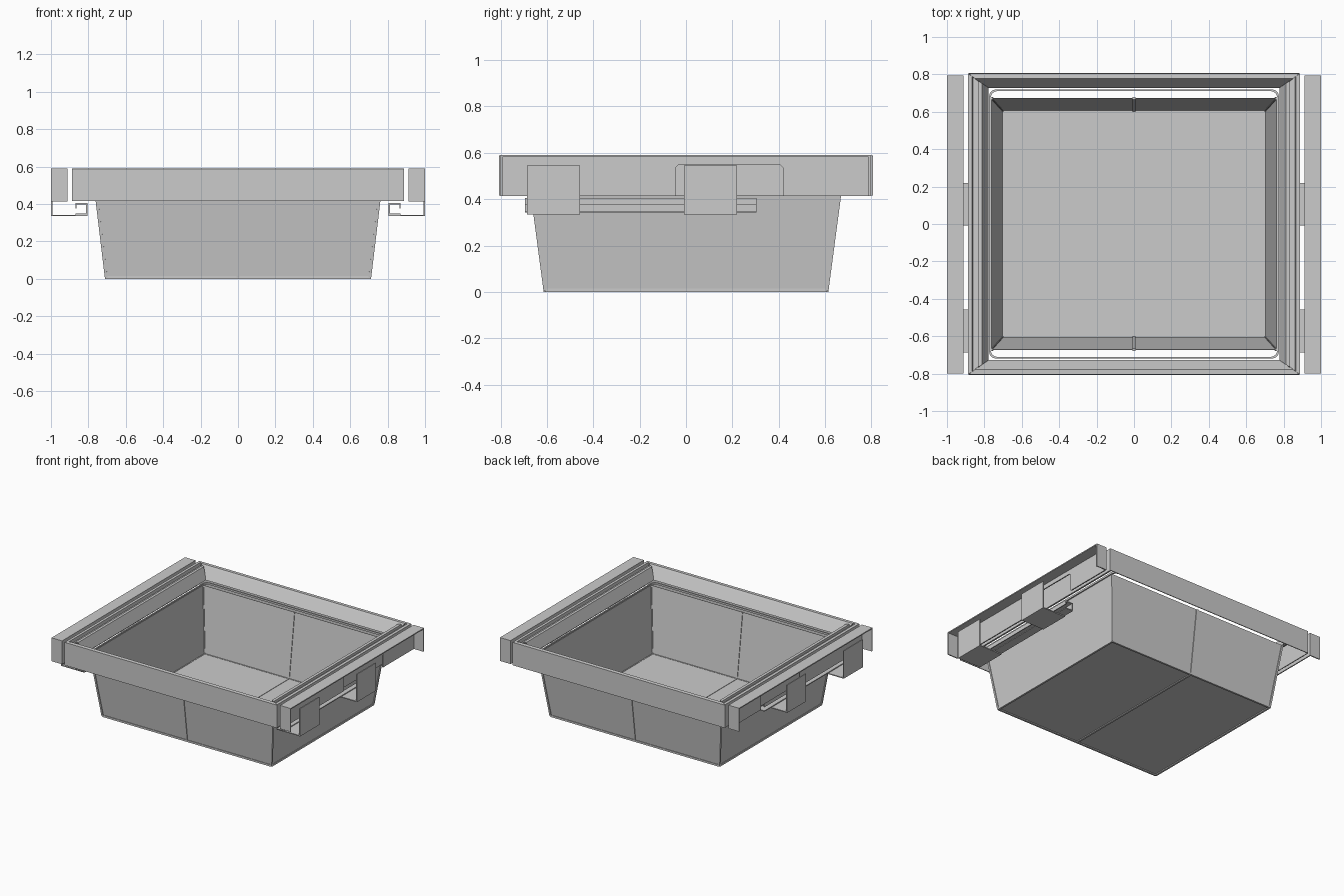
import bpy, bmesh, math
from mathutils import Vector

if "Cube" in bpy.data.objects:
    bpy.data.objects.remove(bpy.data.objects["Cube"])

mat = bpy.data.materials.new("light_grey")
mat.diffuse_color = (0.6, 0.6, 0.6, 1)
mat.use_nodes = True
mat.node_tree.nodes["Principled BSDF"].inputs["Base Color"].default_value = mat.diffuse_color


def make(name, verts, faces, thick=0.0):
    me = bpy.data.meshes.new(name)
    me.from_pydata([tuple(v) for v in verts], [], faces)
    bm = bmesh.new()
    bm.from_mesh(me)
    bmesh.ops.recalc_face_normals(bm, faces=bm.faces)
    bm.to_mesh(me)
    bm.free()
    me.materials.append(mat)
    ob = bpy.data.objects.new(name, me)
    bpy.context.collection.objects.link(ob)
    if thick:
        m = ob.modifiers.new("thickness", 'SOLIDIFY')
        m.thickness = thick
        m.offset = 0
    return ob


BOX = [(0, 1, 3, 2), (4, 6, 7, 5), (0, 4, 5, 1), (2, 3, 7, 6), (0, 2, 6, 4), (1, 5, 7, 3)]


def box(name, x, y, z):
    return make(name, [(a, b, c) for a in x for b in y for c in z], BOX)


def rod(name, a, b, w=0.012):
    # square bar between two points
    a, b = Vector(a), Vector(b)
    d = (b - a).normalized()
    ref = Vector((1, 0, 0)) if abs(d.x) < 0.5 else Vector((0, 1, 0))
    s = d.cross(ref).normalized() * w / 2
    t = d.cross(s).normalized() * w / 2
    vs = [p + i * s + j * t for p in (a, b) for i in (-1, 1) for j in (-1, 1)]
    return make(name, vs, BOX)


# --- Tapered basket: open shell ---
ZT = 0.49
bot = [(-.705, -.608), (.705, -.608), (.705, .608), (-.705, .608)]
top = [(-.763, -.672), (.763, -.672), (.763, .672), (-.763, .672)]
make("basket", [(x, y, .01) for x, y in bot] + [(x, y, ZT) for x, y in top],
     [(0, 1, 2, 3)] + [(i, (i + 1) % 4, (i + 1) % 4 + 4, i + 4) for i in range(4)], 0.006)

# edge bars on bottom, corners and centre line
for i in range(4):
    j = (i + 1) % 4
    rod("basket_bottom_bar", (*bot[i], .007), (*bot[j], .007), .014)
    rod("basket_corner_bar", (*bot[i], .007), (*top[i], ZT), .014)
for s in (-1, 1):
    rod("basket_centre_bar", (0, s * .608, .007), (0, s * .672, ZT), .014)
rod("basket_floor_bar", (0, -.608, .008), (0, .608, .008), .014)

# rounded rim wire around the basket mouth
pts = []
r = 0.035
for cx, cy, a0 in ((.735, .68, 0), (-.735, .68, 90), (-.735, -.68, 180), (.735, -.68, 270)):
    for k in range(5):
        a = math.radians(a0 + 22.5 * k)
        pts.append((cx + r * math.cos(a), cy + r * math.sin(a)))
n = len(pts)
vs = []
for x, y in pts:
    for f in (.994, 1.006):
        for z in (.483, .497):
            vs.append((x * f, y * f, z))
fs = []
for i in range(n):
    a, b = 4 * i, 4 * ((i + 1) % n)
    for p, q in ((0, 1), (1, 3), (3, 2), (2, 0)):
        fs.append((a + p, a + q, b + q, b + p))
make("rim_wire", vs, fs)

# --- Mitred upper frame: (offset inwards 0..1, z) profiles ---
front_prof = [(0, .415), (0, .587), (.33, .587), (.4, .577), (1, .50)]
side_prof = [(0, .415), (0, .587), (.17, .587), (.2, .565), (.5, .565), (.53, .583), (.7, .583), (1, .50)]


def corner(t):
    return .885 - .103 * t, .803 - .073 * t


for s in (-1, 1):
    for name, prof in (("frame_end", front_prof), ("frame_side", side_prof)):
        vs = []
        for t, z in prof:
            x, y = corner(t)
            if name == "frame_end":
                vs += [(-x, s * y, z), (x, s * y, z)]
            else:
                vs += [(s * x, -y, z), (s * x, y, z)]
        make(name, vs, [(2 * i, 2 * i + 1, 2 * i + 3, 2 * i + 2) for i in range(len(prof) - 1)], .006)


def xr(s, a, b):
    return sorted((s * a, s * b))


for s in (-1, 1):
    # --- Outer rail: channel open to the outside and below ---
    box("rail_top", xr(s, .912, 1.0), (-.8, .795), (.582, .59))
    for y in (-.8, .787):
        box("rail_end_cap", xr(s, .912, 1.0), (y, y + .008), (.413, .59))
    # inner wall with a rounded cutout
    o = [(-.8, .413), (-.045, .413), (-.045, .535), (-.03, .55), (.405, .55), (.42, .535),
         (.42, .413), (.795, .413), (.795, .587), (-.8, .587)]
    make("rail_wall", [(s * .916, y, z) for y, z in o],
         [(0, 1, 2, 3, 9), (3, 4, 8, 9), (4, 5, 6, 7, 8)], .008)

    # --- L-shaped brackets ---
    for y0, y1 in ((-.687, -.457), (-.008, .22)):
        box("bracket_plate", xr(s, .992, 1.0), (y0, y1), (.335, .545))
        box("bracket_floor", xr(s, .805, .994), (y0, y1), (.335, .342))

    # --- Small slide channel under the frame ---
    box("slide_floor", xr(s, .805, .87), (-.695, .305), (.342, .349))
    box("slide_wall", xr(s, .805, .812), (-.695, .305), (.345, .405))
    box("slide_top", xr(s, .805, .87), (-.695, .305), (.398, .405))
    box("slide_lip", xr(s, .863, .87), (-.695, .305), (.375, .402))
